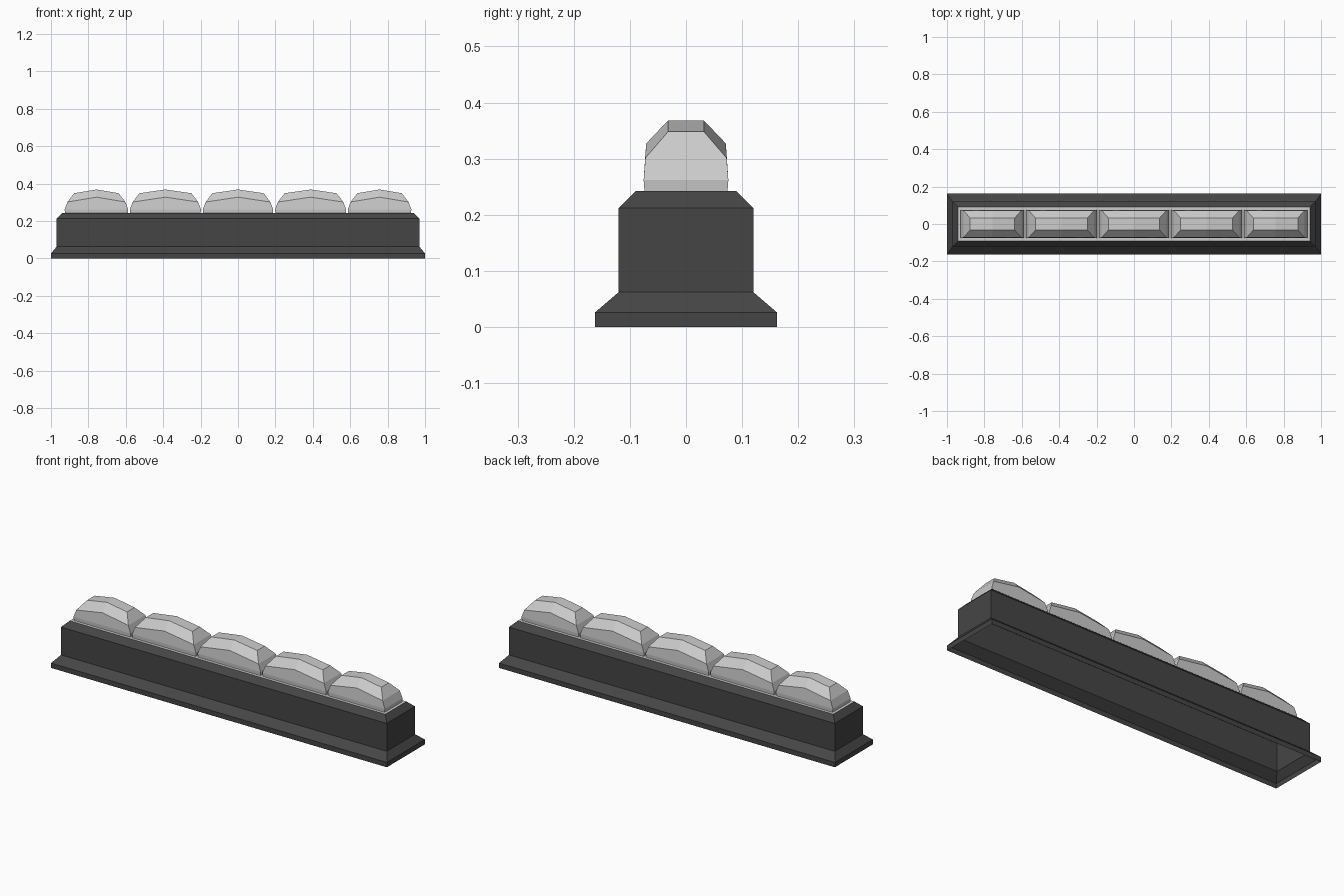
import bpy, bmesh

if "Cube" in bpy.data.objects:
    bpy.data.objects.remove(bpy.data.objects["Cube"])

dark = bpy.data.materials.new("dark_base")
dark.diffuse_color = (0.06, 0.06, 0.06, 1)
dark.use_nodes = True
dark.node_tree.nodes["Principled BSDF"].inputs["Base Color"].default_value = dark.diffuse_color


def make_object(name, bm, mat=None):
    bmesh.ops.recalc_face_normals(bm, faces=bm.faces)
    me = bpy.data.meshes.new(name)
    bm.to_mesh(me)
    bm.free()
    ob = bpy.data.objects.new(name, me)
    bpy.context.collection.objects.link(ob)
    if mat:
        me.materials.append(mat)
    return ob


def bridge(bm, rings):
    for a, b in zip(rings, rings[1:]):
        n = len(a)
        for i in range(n):
            j = (i + 1) % n
            bm.faces.new((a[i], a[j], b[j], b[i]))


# Plinth: open-bottomed stack of rectangles (half x, half y, z)
profile = [(1, 0.162, 0), (1, 0.162, 0.026), (0.97, 0.12, 0.062),
           (0.97, 0.12, 0.212), (0.94, 0.09, 0.242)]
bm = bmesh.new()
bridge(bm, [[bm.verts.new((sx * x, sy * y, z))
             for sx, sy in ((-1, -1), (1, -1), (1, 1), (-1, 1))]
            for x, y, z in profile])
make_object("plinth", bm, dark)

# Light bed closing the top of the plinth
bm = bmesh.new()
bm.faces.new([bm.verts.new((sx * 0.94, sy * 0.09, 0.242))
              for sx, sy in ((-1, -1), (1, -1), (1, 1), (-1, 1))])
bed = make_object("top_bed", bm)


# Bevelled stone with a ridge across the middle
def stone(name, cx, hx):
    # inset at ends, half y at ends, half y at middle, z at ends, z at middle
    levels = [(0.002, 0.074, 0.074, 0.242, 0.242),
              (0.0, 0.0755, 0.0755, 0.262, 0.262),
              (0.015, 0.0725, 0.071, 0.301, 0.327),
              (0.051, 0.032, 0.032, 0.348, 0.368)]
    bm = bmesh.new()
    rings = []
    for inset, ye, ym, ze, zm in levels:
        x = hx - inset
        pts = [(-x, -ye, ze), (0, -ym, zm), (x, -ye, ze),
               (x, ye, ze), (0, ym, zm), (-x, ye, ze)]
        rings.append([bm.verts.new((cx + px, py, pz)) for px, py, pz in pts])
    bridge(bm, rings)
    t = rings[-1]
    bm.faces.new((t[0], t[1], t[4], t[5]))
    bm.faces.new((t[1], t[2], t[3], t[4]))
    make_object(name, bm)


for i, (cx, hx) in enumerate([(-0.757, 0.17), (-0.388, 0.19), (0, 0.188),
                              (0.388, 0.19), (0.757, 0.17)]):
    stone(f"stone_{i + 1}", cx, hx)
